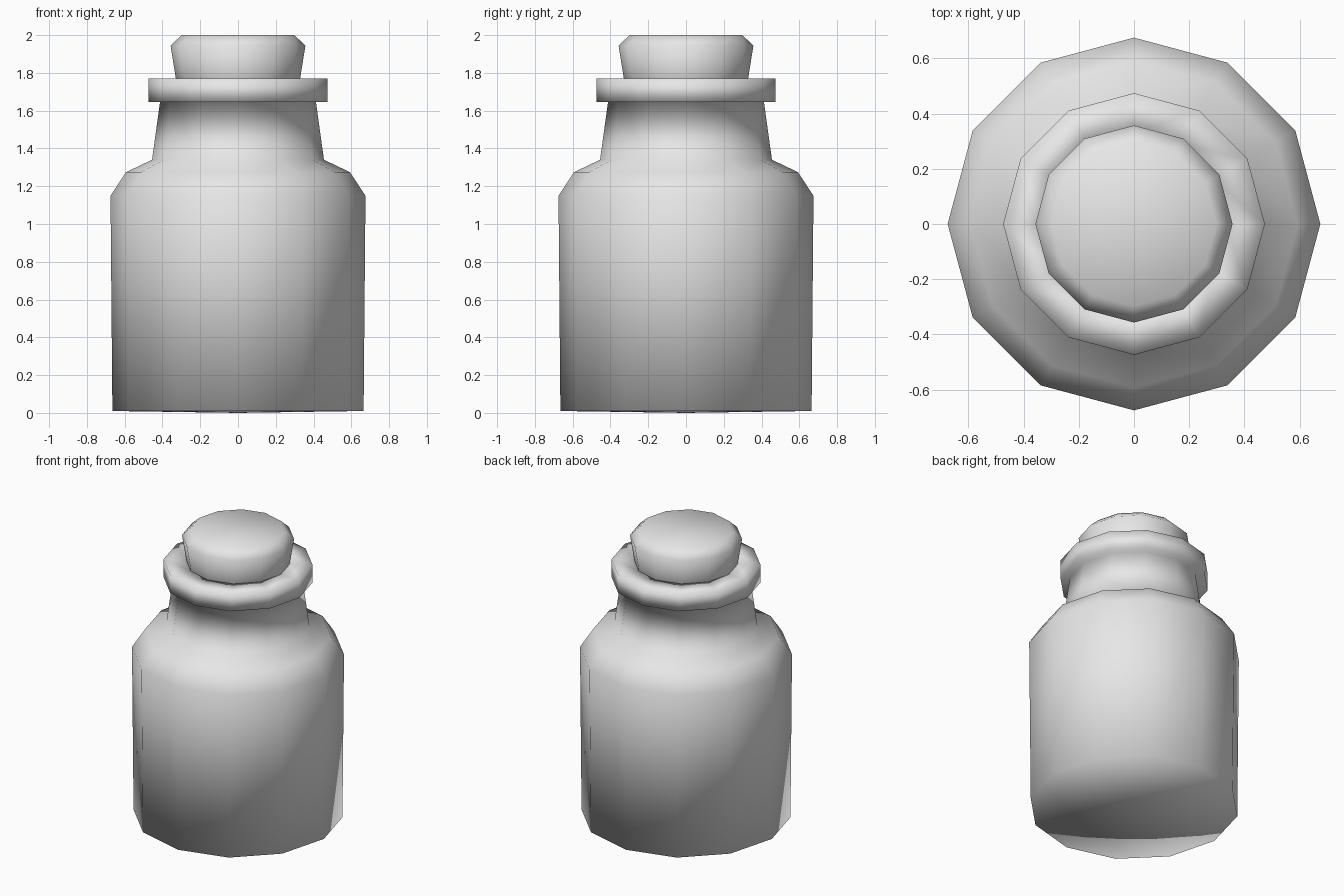
import bpy
import bmesh
from math import tau
from mathutils import Vector

SIDES = 12

cube = bpy.data.objects.get("Cube")
if cube:
    bpy.data.objects.remove(cube, do_unlink=True)

grey = bpy.data.materials.new("plain grey")
grey.use_nodes = True
color = (0.8, 0.8, 0.8, 1)
grey.diffuse_color = color
grey.node_tree.nodes["Principled BSDF"].inputs["Base Color"].default_value = color


def lathe(name, profile):
    """Spin a (radius, height) profile around z into a smooth closed solid."""
    bm = bmesh.new()
    verts = [bm.verts.new((r, 0, z)) for r, z in profile]
    edges = [bm.edges.new(pair) for pair in zip(verts, verts[1:])]
    bmesh.ops.spin(bm, geom=verts + edges, cent=Vector(), axis=Vector((0, 0, 1)),
                   angle=tau, steps=SIDES)
    bmesh.ops.remove_doubles(bm, verts=bm.verts, dist=0.0005)
    bmesh.ops.recalc_face_normals(bm, faces=bm.faces)
    for face in bm.faces:
        face.smooth = True
    mesh = bpy.data.meshes.new(name)
    bm.to_mesh(mesh)
    bm.free()
    mesh.materials.append(grey)
    obj = bpy.data.objects.new(name, mesh)
    bpy.context.collection.objects.link(obj)
    return obj


# Bottle: slightly domed base, body, shoulder, neck, lip and recessed mouth
lathe("bottle", [
    (0, 0), (0.665, 0.01),
    (0.675, 1.15), (0.592, 1.275),
    (0.455, 1.34), (0.413, 1.645),
    (0.474, 1.645), (0.474, 1.77),
    (0.33, 1.77), (0.315, 1.6), (0, 1.6),
])

# Stopper: tapered plug with a chamfered top
lathe("stopper", [
    (0, 1.62), (0.305, 1.62),
    (0.357, 1.945), (0.298, 2.0), (0, 2.0),
])
